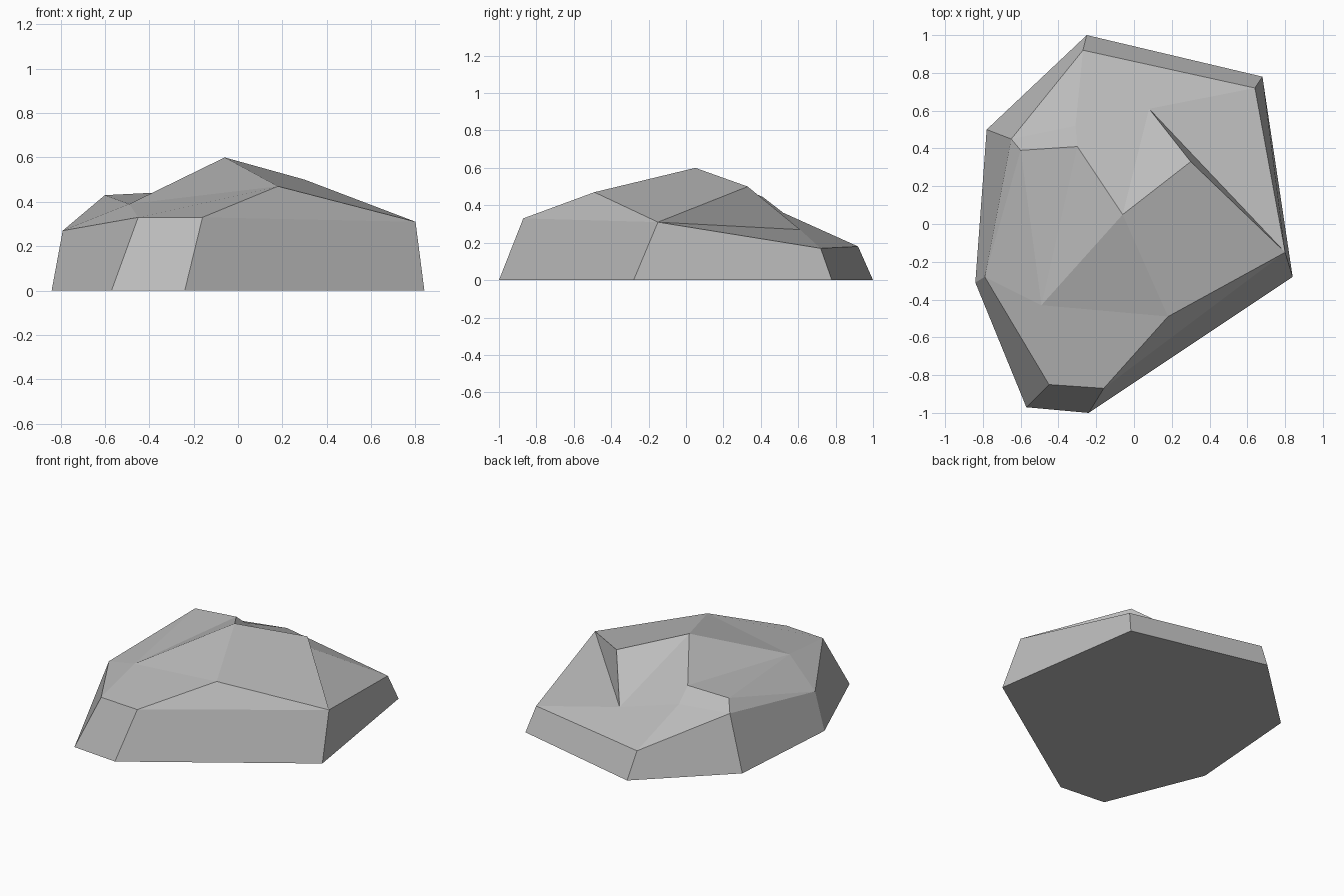
import bpy
import bmesh

cube = bpy.data.objects.get("Cube")
if cube:
    bpy.data.objects.remove(cube, do_unlink=True)

# Ground outline, clockwise from the back corner
outline = [(-0.25, 1.0), (0.68, 0.78), (0.84, -0.28), (-0.24, -1.0),
           (-0.57, -0.97), (-0.84, -0.31), (-0.78, 0.5)]

# Shoulder corners, one above each outline corner
shoulder = {
    "back": (-0.27, 0.92, 0.18),
    "back_left": (0.64, 0.72, 0.17),
    "left": (0.80, -0.15, 0.31),
    "front_left": (-0.16, -0.87, 0.33),
    "front_right": (-0.45, -0.85, 0.33),
    "right": (-0.79, -0.28, 0.27),
    "back_right": (-0.65, 0.45, 0.36),
}

# Crown points: peak, ridges and hollows
crown = {
    "peak": (-0.06, 0.05, 0.60),
    "brow": (0.18, -0.49, 0.47),
    "spur": (0.30, 0.33, 0.50),
    "hollow": (0.08, 0.61, 0.27),
    "dip": (-0.49, -0.43, 0.39),
    "ledge": (-0.60, 0.39, 0.43),
    "ledge_end": (-0.30, 0.41, 0.445),
    "ledge_foot": (-0.31, 0.52, 0.36),
}

# Facets of the crown
facets = [
    "front_left left brow",
    "front_right front_left brow dip",
    "right front_right dip",
    "right dip ledge",
    "right ledge back_right",
    "dip brow peak",
    "brow left spur peak",
    "left hollow spur",
    "left back_left hollow",
    "peak spur hollow",
    "peak hollow ledge_foot ledge_end",
    "dip peak ledge_end",
    "dip ledge_end ledge",
    "ledge ledge_end ledge_foot back_right",
    "back_right ledge_foot back",
    "back ledge_foot hollow back_left",
]


def make_material(name, value):
    mat = bpy.data.materials.new(name)
    mat.use_nodes = True
    colour = (value, value, value, 1)
    mat.diffuse_color = colour
    shader = mat.node_tree.nodes["Principled BSDF"]
    shader.inputs["Base Color"].default_value = colour
    shader.inputs["Roughness"].default_value = 0.9
    return mat


def build_rock():
    bm = bmesh.new()
    base = [bm.verts.new((x, y, 0)) for x, y in outline]
    points = {name: bm.verts.new(co) for name, co in {**shoulder, **crown}.items()}
    rim = [points[name] for name in shoulder]

    # Underside and sloping sides
    bm.faces.new(base)
    for i, corner in enumerate(base):
        j = (i + 1) % len(base)
        bm.faces.new((corner, rim[i], rim[j], base[j]))

    # Faceted top
    for facet in facets:
        bm.faces.new([points[name] for name in facet.split()])

    bmesh.ops.recalc_face_normals(bm, faces=bm.faces)
    mesh = bpy.data.meshes.new("rock")
    bm.to_mesh(mesh)
    bm.free()
    return mesh


rock = bpy.data.objects.new("rock", build_rock())
rock.data.materials.append(make_material("stone grey", 0.5))
bpy.context.collection.objects.link(rock)
